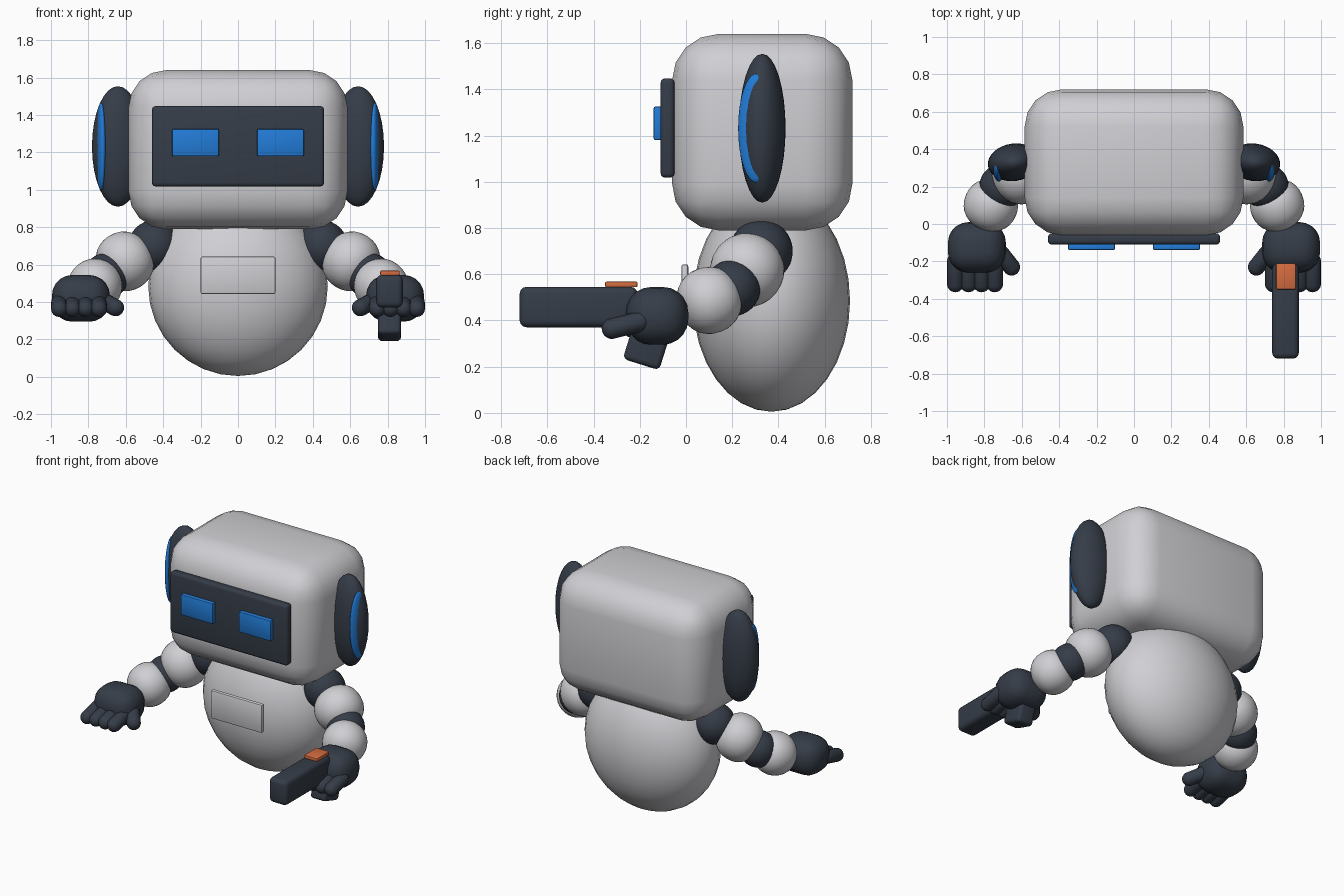
import bpy, bmesh, math
from mathutils import Vector, Matrix

if "Cube" in bpy.data.objects:
    bpy.data.objects.remove(bpy.data.objects["Cube"])


def material(name, rgb):
    m = bpy.data.materials.new(name)
    m.diffuse_color = (*rgb, 1)
    m.use_nodes = True
    m.node_tree.nodes["Principled BSDF"].inputs["Base Color"].default_value = m.diffuse_color
    return m


SHELL = material("shell grey", (0.63, 0.63, 0.66))
DARK = material("charcoal", (0.036, 0.046, 0.065))
BLUE = material("light blue", (0.016, 0.20, 0.68))
ORANGE = material("orange", (0.66, 0.15, 0.05))


def finish(name, bm, mat, angle=40):
    me = bpy.data.meshes.new(name)
    bm.to_mesh(me)
    bm.free()
    ob = bpy.data.objects.new(name, me)
    bpy.context.collection.objects.link(ob)
    me.materials.append(mat)
    bpy.ops.object.select_all(action='DESELECT')
    ob.select_set(True)
    bpy.context.view_layer.objects.active = ob
    bpy.ops.object.shade_smooth_by_angle(angle=math.radians(angle))
    return ob


def box(name, center, size, bevel, mat, seg=3, tilt=0):
    """Rounded box, optionally tilted about x."""
    bm = bmesh.new()
    bmesh.ops.create_cube(bm, size=1)
    bmesh.ops.scale(bm, vec=size, verts=bm.verts)
    bmesh.ops.bevel(bm, geom=bm.edges[:], offset=bevel, segments=seg,
                    profile=0.5, affect='EDGES')
    bm.transform(Matrix.Translation(center) @ Matrix.Rotation(tilt, 4, 'X'))
    return finish(name, bm, mat)


def ellipsoid(name, center, radii, mat, turn=None, seg=32, rings=16, power=1.0):
    """Ellipsoid; power below 1 makes it more barrel shaped along local z."""
    bm = bmesh.new()
    bmesh.ops.create_uvsphere(bm, u_segments=seg, v_segments=rings, radius=1)
    for v in bm.verts:
        r = math.hypot(v.co.x, v.co.y)
        if r > 1e-4:
            k = r ** power / r
            v.co.x *= k
            v.co.y *= k
        v.co.z = math.copysign(abs(v.co.z) ** power, v.co.z)
    bmesh.ops.scale(bm, vec=radii, verts=bm.verts)
    bm.transform(Matrix.Translation(center) @ (turn or Matrix.Identity(4)))
    return finish(name, bm, mat, 60)


def capsule(name, a, b, r, mat):
    """Sphere split at the equator and stretched from a to b."""
    a, b = Vector(a), Vector(b)
    half = (b - a).length / 2
    bm = bmesh.new()
    bmesh.ops.create_uvsphere(bm, u_segments=16, v_segments=11, radius=r)
    for v in bm.verts:
        v.co.z += half if v.co.z > 0 else -half
    q = (b - a).to_track_quat('Z', 'Y').to_matrix().to_4x4()
    bm.transform(Matrix.Translation((a + b) / 2) @ q)
    return finish(name, bm, mat, 60)


# Head and face
box("head", (0, 0.33, 1.215), (1.17, 0.78, 0.85), 0.2, SHELL, 4)
box("face_screen", (0, -0.08, 1.233), (0.92, 0.06, 0.43), 0.02, DARK)
for side, s in (("left", -1), ("right", 1)):
    box(side + "_eye", (s * 0.227, -0.122, 1.253), (0.25, 0.036, 0.146), 0.008, BLUE, 2)

# Body and chest plate
ellipsoid("body", (0, 0.37, 0.485), (0.48, 0.34, 0.48), SHELL)
box("chest_panel", (0, -0.005, 0.543), (0.4, 0.03, 0.2), 0.009, SHELL, 2)

for side, s in (("left", -1), ("right", 1)):
    # Ear pods with glowing lens
    turn = Matrix.Rotation(-s * math.radians(8), 4, 'Z')
    ellipsoid(side + "_ear", (s * 0.642, 0.33, 1.232), (0.14, 0.1, 0.322), DARK, turn)
    ellipsoid(side + "_ear_light", (s * 0.732, 0.303, 1.232), (0.028, 0.078, 0.235), BLUE, turn)

    # Arm segments
    def axis(a, b):
        d = Vector(((b[0] - a[0]) * s, b[1] - a[1], b[2] - a[2]))
        return d.to_track_quat('Z', 'Y').to_matrix().to_4x4()

    shoulder, upper = (0.45, 0.325, 0.7), (0.605, 0.265, 0.618)
    elbow, fore = (0.705, 0.20, 0.54), (0.765, 0.10, 0.487)
    wrist = (0.84, -0.12, 0.42)
    at = lambda p: (s * p[0], p[1], p[2])
    ellipsoid(side + "_shoulder", at(shoulder), (0.137,) * 3, DARK)
    ellipsoid(side + "_upper_arm", at(upper), (0.16, 0.16, 0.145), SHELL,
              axis(shoulder, elbow), power=0.92)
    ellipsoid(side + "_elbow", at(elbow), (0.122,) * 3, DARK)
    ellipsoid(side + "_forearm", at(fore), (0.145, 0.145, 0.135), SHELL,
              axis(elbow, wrist), power=0.92)

    # Hand
    box(side + "_palm", (s * 0.84, -0.125, 0.42), (0.31, 0.27, 0.25), 0.11, DARK, 5)
    for i in range(4):
        x = s * (0.745 + 0.07 * i)
        capsule(f"{side}_finger_{i + 1}", (x, -0.2, 0.395), (x, -0.32, 0.365), 0.045, DARK)
    capsule(side + "_thumb", (s * 0.71, -0.16, 0.40), (s * 0.655, -0.23, 0.37), 0.046, DARK)

# Hand-held tool
box("tool_barrel", (0.81, -0.465, 0.458), (0.142, 0.51, 0.175), 0.03, DARK)
box("tool_grip", (0.81, -0.153, 0.343), (0.122, 0.165, 0.28), 0.022, DARK, 3, math.radians(-17.5))
box("tool_sight", (0.812, -0.28, 0.556), (0.104, 0.14, 0.024), 0.006, ORANGE, 2)
